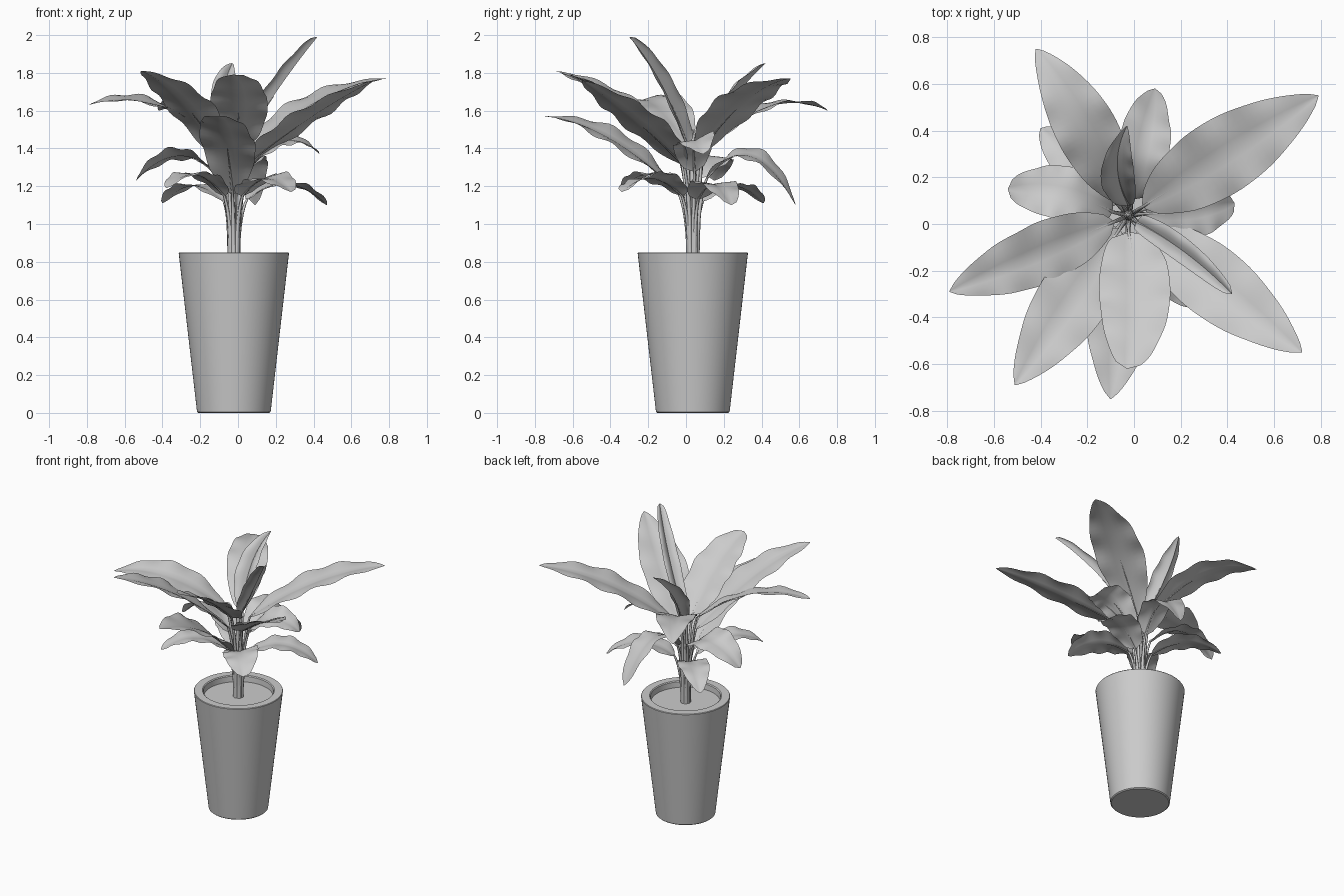
import bpy, bmesh, math
from mathutils import Vector, Quaternion

old = bpy.data.objects.get("Cube")
if old:
    bpy.data.objects.remove(old, do_unlink=True)

grey = bpy.data.materials.new("plain_grey")
grey.use_nodes = True
tone = (0.6, 0.6, 0.6, 1)
grey.diffuse_color = tone
grey.node_tree.nodes["Principled BSDF"].inputs["Base Color"].default_value = tone

CENTRE = Vector((-0.022, 0.036, 0))
UP = Vector((0, 0, 1))


def finish(name, bm, angle):
    mesh = bpy.data.meshes.new(name)
    bm.to_mesh(mesh)
    bm.free()
    obj = bpy.data.objects.new(name, mesh)
    bpy.context.collection.objects.link(obj)
    mesh.materials.append(grey)
    bpy.ops.object.select_all(action="DESELECT")
    obj.select_set(True)
    bpy.context.view_layer.objects.active = obj
    bpy.ops.object.shade_smooth_by_angle(angle=math.radians(angle))


def skin(bm, rows, closed=False):
    """Bridge neighbouring rows of points with quads."""
    rows = [[bm.verts.new(p) for p in row] for row in rows]
    for a, b in zip(rows, rows[1:]):
        n = len(a)
        for i in range(n if closed else n - 1):
            j = (i + 1) % n
            bm.faces.new((a[i], a[j], b[j], b[i]))
    return rows


def ring(centre, radius, sides):
    return [centre + Vector((math.cos(a), math.sin(a), 0)) * radius
            for a in (math.tau * i / sides for i in range(sides))]


def lathe(name, profile, sides=64):
    bm = bmesh.new()
    rows = skin(bm, [ring(CENTRE + UP * z, r, sides) for r, z in profile], True)
    bm.faces.new(rows[0][::-1])
    bm.faces.new(rows[-1])
    finish(name, bm, 35)


def through(a, b, c, t):
    """Quadratic curve passing through b at its middle."""
    ctrl = b * 2 - (a + c) / 2
    return a * (1 - t) ** 2 + ctrl * (2 * t * (1 - t)) + c * t ** 2


def leaf(name, tip, start_z, mid_z, width, bow=0, roll=0, fold=0.13, reach=0.075, fullness=0.75):
    tip = Vector(tip)
    out = (tip - CENTRE) * Vector((1, 1, 0))
    span = out.length
    out.normalize()
    side = UP.cross(out)
    start = CENTRE + out * reach + UP * start_z
    mid = CENTRE + out * (reach + span) / 2 + side * bow + UP * mid_z

    # blade: folded along the midrib, rolled to one side, with a rippled edge
    steps, half = 28, 4
    rows = []
    for k in range(steps + 1):
        t = k / steps
        p = through(start, mid, tip, t)
        ahead = through(start, mid, tip, t + 0.01) - through(start, mid, tip, t - 0.01)
        ahead.normalize()
        across = (side - ahead * side.dot(ahead)).normalized()
        across.rotate(Quaternion(ahead, math.radians(roll) * math.sin(math.pi * t)))
        normal = ahead.cross(across)
        swell = max(math.sin(math.pi * t ** 0.87), 0) ** fullness
        w = width / 2 * swell + 0.01 * (1 - t) + 0.002
        row = []
        for i in range(-half, half + 1):
            s = i / half
            ripple = math.sin(t * 24 + (2 if s > 0 else 0) + span * 9) * 0.07 * w * s * s
            lift = (abs(s) * (1 - 0.55 * abs(s))) * fold * 2 * w + ripple
            row.append(p + across * (s * w) + normal * lift)
        rows.append(row)
    bm = bmesh.new()
    skin(bm, rows)
    finish(name, bm, 60)

    # stalk: tapered tube from the soil to the blade, running on as a midrib
    foot = CENTRE + out * 0.022 + UP * 0.78
    bend = CENTRE + out * 0.035 + UP * (0.78 + (start_z - 0.78) * 0.6)
    bm = bmesh.new()
    path = [through(foot, bend, start, k / 10) for k in range(11)]
    path += [through(start, mid, tip, k / 20) - UP * 0.003 for k in range(1, 9)]
    tube = [ring(p, 0.013 - 0.011 * k / (len(path) - 1), 8) for k, p in enumerate(path)]
    rows = skin(bm, tube, True)
    bm.faces.new(rows[-1])
    finish(name + "_stalk", bm, 60)


# planter with a thick rim, and the soil inside it
lathe("planter", [(0.188, 0), (0.195, 0.006), (0.292, 0.846), (0.289, 0.85),
                  (0.236, 0.85), (0.23, 0.844), (0.226, 0.79)])
lathe("soil", [(0.228, 0.78), (0.228, 0.805)])
lathe("central_shoot", [(0.026, 0.78), (0.02, 1.15), (0.012, 1.45), (0.003, 1.5)], 12)

# tall upper leaves
leaf("leaf_back_left_long", (0.79, 0.55, 1.77), 1.38, 1.65, 0.31)
leaf("leaf_front_left_long", (0.72, -0.55, 1.76), 1.31, 1.56, 0.29)
leaf("leaf_right_long", (-0.79, -0.29, 1.63), 1.42, 1.63, 0.25, roll=-13)
leaf("leaf_front_right_long", (-0.51, -0.69, 1.81), 1.32, 1.64, 0.29)
leaf("leaf_front_low", (-0.10, -0.75, 1.57), 1.16, 1.45, 0.29, roll=-14)
leaf("leaf_front_high", (-0.03, -0.62, 1.79), 1.40, 1.63, 0.29, 0.03, fullness=0.45)
leaf("leaf_back_right_long", (-0.42, 0.75, 1.60), 1.40, 1.62, 0.25, -0.02)

# young rolled leaves
leaf("leaf_young_tall", (0.42, -0.30, 1.99), 1.42, 1.74, 0.09, 0.02, 0, 0.8, 0.05, 0.4)
leaf("leaf_young_back", (-0.03, 0.42, 1.85), 1.40, 1.66, 0.13, 0.045, 0, 0.7, 0.05)

# short drooping lower leaves
leaf("leaf_back_droop", (0.09, 0.58, 1.10), 1.24, 1.36, 0.22, 0, 14, fullness=0.6)
leaf("leaf_left_upper", (0.43, 0.09, 1.37), 1.28, 1.44, 0.21, -0.02, 18, fullness=0.5)
leaf("leaf_left_lower", (0.47, 0.24, 1.10), 1.13, 1.21, 0.21, fullness=0.5)
leaf("leaf_front_left_lower", (0.28, -0.34, 1.17), 1.15, 1.24, 0.22, roll=10, fullness=0.45)
leaf("leaf_back_right_lower", (-0.40, 0.41, 1.11), 1.12, 1.20, 0.19, fullness=0.6)
leaf("leaf_right_droop", (-0.54, 0.15, 1.23), 1.24, 1.36, 0.23, -0.03, 15, fullness=0.5)
leaf("leaf_front_right_lower", (-0.38, -0.34, 1.19), 1.15, 1.26, 0.19, fullness=0.6)
